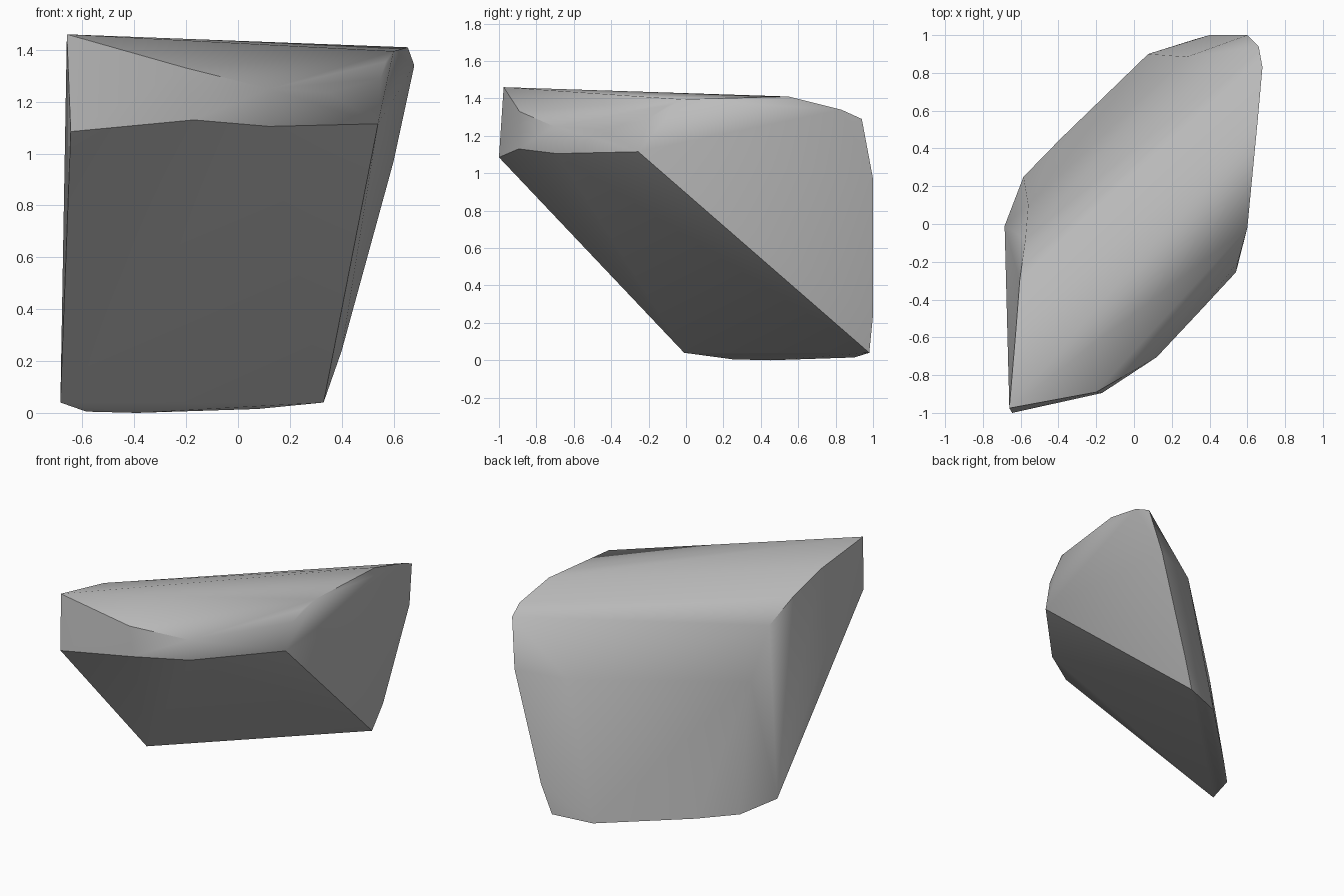
import bpy
import bmesh
import math

# Remove the default cube only
default_cube = bpy.data.objects.get("Cube")
if default_cube:
    bpy.data.objects.remove(default_cube, do_unlink=True)


def make_material(name, colour):
    material = bpy.data.materials.new(name)
    material.use_nodes = True
    material.diffuse_color = colour
    shader = next(n for n in material.node_tree.nodes if n.type == "BSDF_PRINCIPLED")
    shader.inputs["Base Color"].default_value = colour
    shader.inputs["Roughness"].default_value = 0.9
    return material


def make_hull(name, corner_groups, material):
    """Wrap a convex stone surface tightly around all the corner points."""
    mesh = bpy.data.meshes.new(name)
    bm = bmesh.new()
    for group in corner_groups:
        for corner in group:
            bm.verts.new(corner)
    result = bmesh.ops.convex_hull(bm, input=bm.verts[:], use_existing_faces=False)
    unused = [v for v in bm.verts if not v.link_faces]
    bmesh.ops.delete(bm, geom=unused, context="VERTS")
    bmesh.ops.recalc_face_normals(bm, faces=bm.faces[:])
    bm.to_mesh(mesh)
    bm.free()
    mesh.materials.append(material)
    stone = bpy.data.objects.new(name, mesh)
    bpy.context.collection.objects.link(stone)
    return stone


# Narrow left end: peak, worn ridge, then down the back edge
left_end = [
    (-.66, -.975, 1.46), (-.625, -.56, 1.385), (-.605, -.3, 1.295),
    (-.575, -.08, 1.17), (-.56, .1, .85),
]

# Broad right end: flat break running from the top to the foot
right_end = [
    (.6, -.02, 1.395), (.655, .55, 1.41), (.68, .83, 1.34),
    (.66, .94, 1.29), (.6, 1, .97), (.4, 1, .24), (.28, .885, .94),
]

# Overhanging front lip, with the worn rim above it
front_lip = [
    (-.645, -1, 1.085), (-.17, -.895, 1.13), (.12, -.69, 1.105), (.54, -.255, 1.115),
]
front_rim = [
    (-.2, -.89, 1.33), (.12, -.705, 1.25), (.35, -.46, 1.235),
    (.55, -.2, 1.29), (.57, -.11, 1.355),
]

# Small rounded foot
foot = [
    (-.685, -.01, .04), (-.585, .25, .005), (-.39, .45, 0),
    (.075, .9, .015), (.33, .98, .04),
]

stone_grey = make_material("stone grey", (.5, .5, .5, 1))
boulder = make_hull("boulder", [left_end, right_end, front_lip, front_rim, foot], stone_grey)

# Soft worn surfaces with crisp broken edges
bpy.ops.object.select_all(action="DESELECT")
boulder.select_set(True)
bpy.context.view_layer.objects.active = boulder
bpy.ops.object.shade_smooth_by_angle(angle=math.radians(35))
